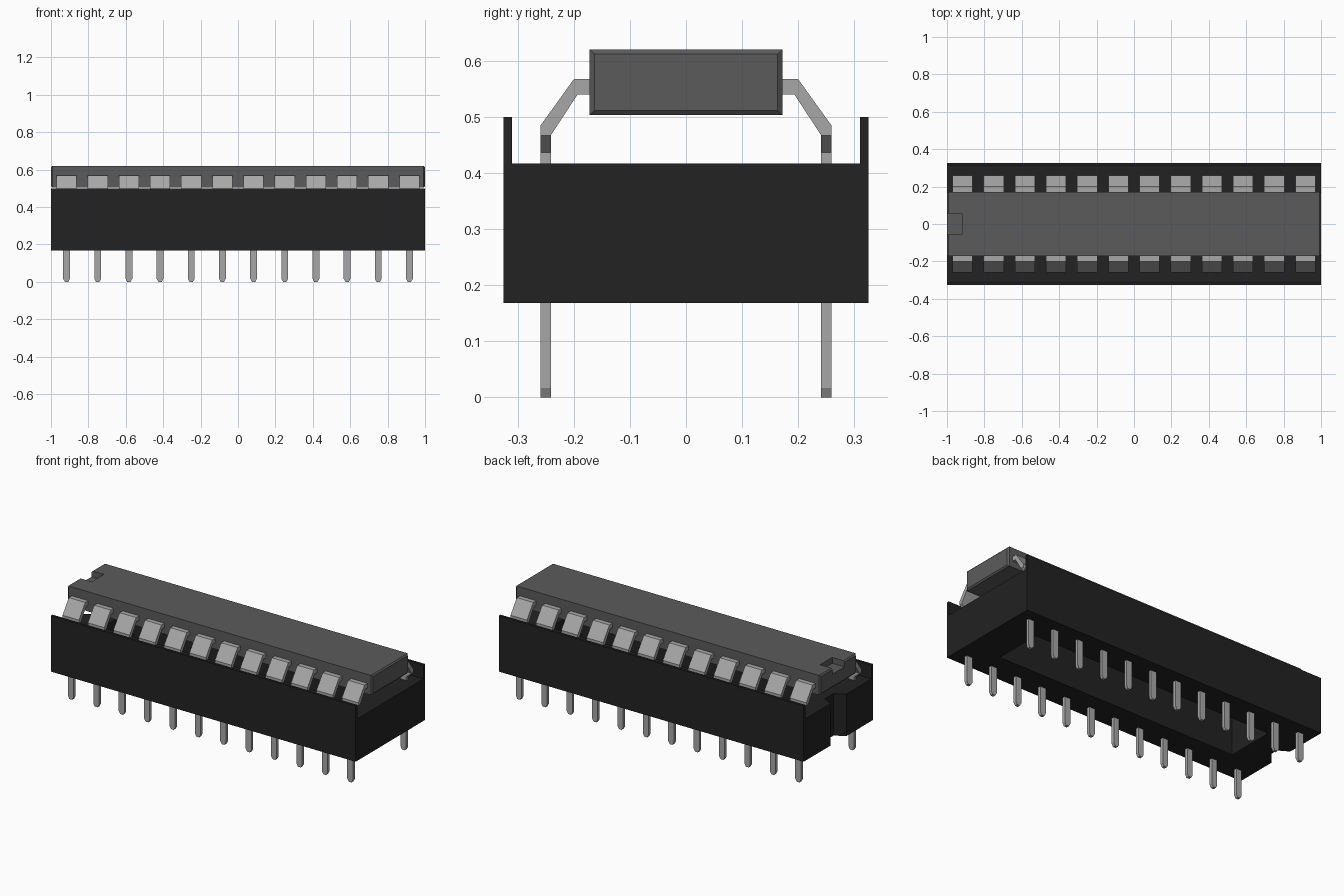
import bpy, bmesh

if "Cube" in bpy.data.objects:
    bpy.data.objects.remove(bpy.data.objects["Cube"])


def material(name, v):
    m = bpy.data.materials.new(name)
    m.diffuse_color = (v, v, v, 1)
    m.use_nodes = True
    m.node_tree.nodes["Principled BSDF"].inputs["Base Color"].default_value = m.diffuse_color
    return m


BLACK = material("black plastic", 0.016)
GREY = material("dark grey resin", 0.105)
METAL = material("light grey metal", 0.39)


def add_prism(bm, profile, axis, lo, hi):
    """Extrude a closed 2D profile along an axis (0=x, 1=y, 2=z)."""
    def point(p, t):
        c = list(p)
        c.insert(axis, t)
        return c
    a = [bm.verts.new(point(p, lo)) for p in profile]
    b = [bm.verts.new(point(p, hi)) for p in profile]
    n = len(profile)
    bm.faces.new(a)
    bm.faces.new(b)
    for i in range(n):
        j = (i + 1) % n
        bm.faces.new((a[i], a[j], b[j], b[i]))


def finish(bm, name, mat):
    bmesh.ops.recalc_face_normals(bm, faces=bm.faces[:])
    me = bpy.data.meshes.new(name)
    bm.to_mesh(me)
    bm.free()
    me.materials.append(mat)
    ob = bpy.data.objects.new(name, me)
    bpy.context.collection.objects.link(ob)
    return ob


def prism(name, profile, axis, lo, hi, mat):
    bm = bmesh.new()
    add_prism(bm, profile, axis, lo, hi)
    return finish(bm, name, mat)


def rect(x0, x1, y0, y1):
    return [(x0, y0), (x1, y0), (x1, y1), (x0, y1)]


def cut(ob, cutter):
    mod = ob.modifiers.new("cut", 'BOOLEAN')
    mod.operation = 'DIFFERENCE'
    mod.solver = 'EXACT'
    mod.object = cutter
    cutter.hide_render = True
    cutter.hide_set(True)


# Socket: tray with thin side lips
half = [(0.325, 0.168), (0.325, 0.5), (0.31, 0.5), (0.31, 0.417)]
socket = prism("socket", half + [(-y, z) for y, z in reversed(half)], 0, -1, 1, BLACK)

# Long opening through the socket and the key notch in its left end
cut(socket, prism("socket_opening_cutter", rect(-0.79, 0.79, -0.145, 0.145),
                  2, 0, 0.7, BLACK))
cut(socket, prism("socket_notch_cutter",
                  [(-1.1, -0.075), (-1, -0.075), (-0.94, -0.04),
                   (-0.94, 0.04), (-1, 0.075), (-1.1, 0.075)], 2, 0, 0.7, BLACK))

# Chip body with chamfered ends
bm = bmesh.new()
add_prism(bm, rect(-0.172, 0.172, 0.503, 0.62), 0, -0.993, 0.993)
for f in [f for f in bm.faces if abs(f.calc_center_median().x) > 0.9]:
    side = 1 if f.calc_center_median().x > 0 else -1
    new = bmesh.ops.extrude_discrete_faces(bm, faces=[f])["faces"][0]
    for v in new.verts:
        v.co.x = side
        v.co.y *= 0.163 / 0.172
        v.co.z = 0.5615 + (v.co.z - 0.5615) * 0.86
chip = finish(bm, "chip_body", GREY)

# Orientation notch in the chip's top
cut(chip, prism("chip_notch_cutter", rect(-1.1, -0.92, -0.057, 0.057),
                2, 0.585, 0.7, GREY))

# Leads: wide bent shoulder, then a narrowing pin with a chamfered tip
shoulder = [(0.16, 0.567), (0.20, 0.567), (0.259, 0.485), (0.259, 0.467),
            (0.241, 0.467), (0.193, 0.54), (0.16, 0.54)]
pin_side = [(0.054, 0.467), (0.0185, 0.436), (0.0185, 0.017), (0.009, 0)]
for side, label in ((-1, "front"), (1, "back")):
    bm = bmesh.new()
    for i in range(12):
        x = (i - 5.5) / 6
        add_prism(bm, [(side * y, z) for y, z in shoulder], 0, x - 0.054, x + 0.054)
        outline = [(x + w, z) for w, z in pin_side]
        outline += [(x - w, z) for w, z in reversed(pin_side)]
        add_prism(bm, outline, 1, side * 0.241, side * 0.259)
    finish(bm, label + "_leads", METAL)
